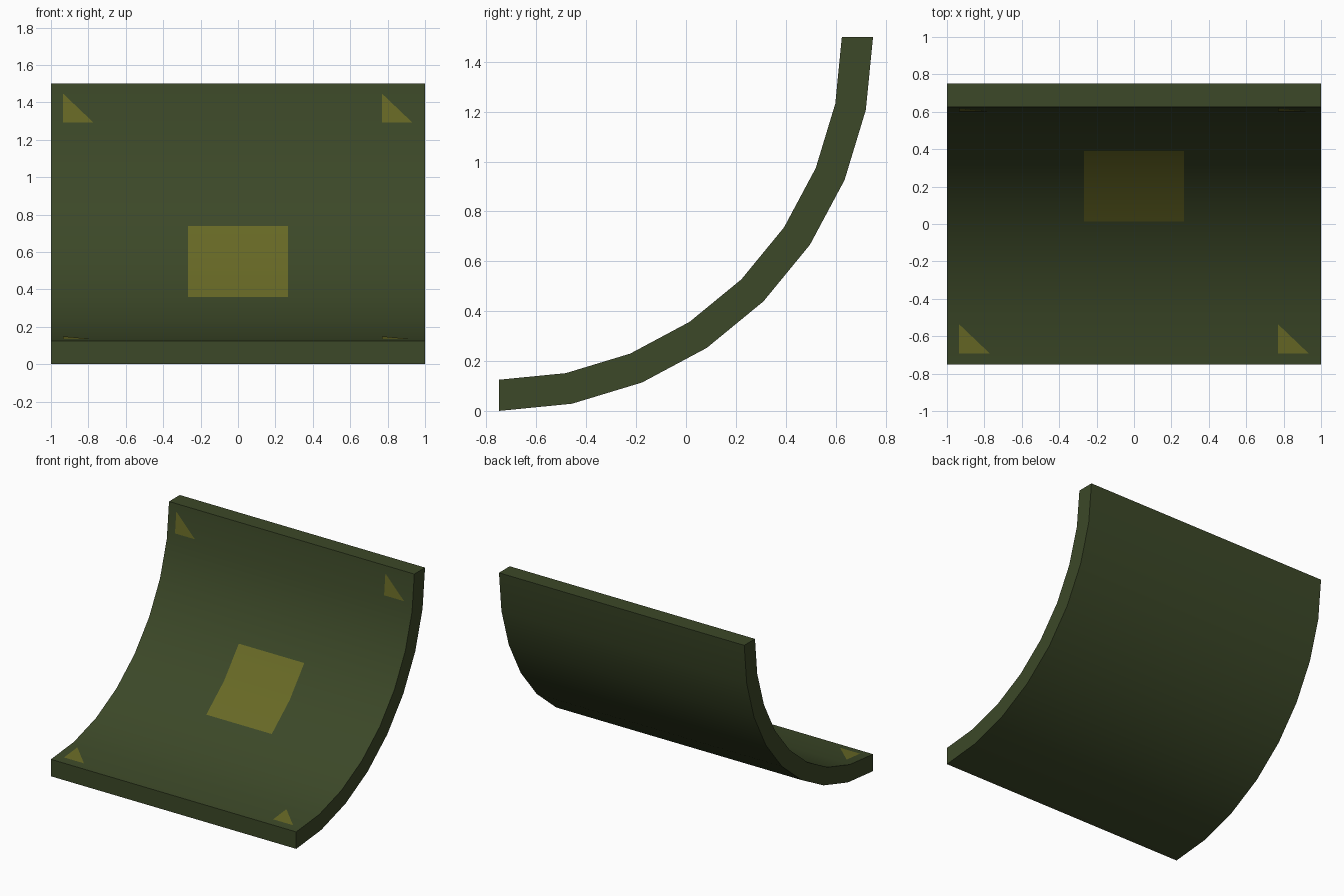
import bpy, bmesh, math

if "Cube" in bpy.data.objects:
    bpy.data.objects.remove(bpy.data.objects["Cube"])

CY, CZ, R_OUT, R_IN, SEGS = -0.75, 1.5, 1.5, 1.375, 8


def material(name, rgb):
    m = bpy.data.materials.new(name)
    m.diffuse_color = (*rgb, 1)
    m.use_nodes = True
    m.node_tree.nodes["Principled BSDF"].inputs["Base Color"].default_value = m.diffuse_color
    return m


olive = material("dark olive", (0.045, 0.065, 0.021))
mustard = material("mustard", (0.138, 0.142, 0.019))


def arc(r, i):
    """Point (y, z) on the faceted quarter circle; fractional i lies on the chord."""
    k = min(int(i), SEGS - 1)
    a, b = (math.radians(90 * j / SEGS) for j in (k, k + 1))
    t = i - k
    s = math.sin(a) * (1 - t) + math.sin(b) * t
    c = math.cos(a) * (1 - t) + math.cos(b) * t
    return CY + r * s, CZ - r * c


def finish(bm, name, mat):
    me = bpy.data.meshes.new(name)
    bm.to_mesh(me)
    bm.free()
    me.materials.append(mat)
    ob = bpy.data.objects.new(name, me)
    bpy.context.collection.objects.link(ob)
    bpy.ops.object.select_all(action='DESELECT')
    ob.select_set(True)
    bpy.context.view_layer.objects.active = ob
    bpy.ops.object.shade_smooth_by_angle(angle=math.radians(30))
    return ob


# Curved panel: a swept quarter ring, closed at both ends
bm = bmesh.new()
rings = []
for i in range(SEGS + 1):
    ring = []
    for r, x in ((R_IN, -1), (R_IN, 1), (R_OUT, 1), (R_OUT, -1)):
        ring.append(bm.verts.new((x, *arc(r, i))))
    rings.append(ring)
for a, b in zip(rings, rings[1:]):
    for j in range(4):
        k = (j + 1) % 4
        bm.faces.new((a[j], a[k], b[k], b[j]))
bm.faces.new(rings[0])
bm.faces.new(rings[-1])
bmesh.ops.recalc_face_normals(bm, faces=bm.faces)
finish(bm, "curved_panel", olive)

# Painted centre square, following two facets of the inner face
R_PAINT = R_IN - 0.003
bm = bmesh.new()
rows = [[bm.verts.new((x, *arc(R_PAINT, i))) for x in (-0.267, 0.267)] for i in (3, 4, 5)]
for a, b in zip(rows, rows[1:]):
    bm.faces.new((a[0], a[1], b[1], b[0]))
finish(bm, "centre_square", mustard)

# Painted corner triangles on the first and last facets
for end, seg in (("bottom", 0), ("top", SEGS - 1)):
    for side, x in (("left", -0.935), ("right", 0.77)):
        bm = bmesh.new()
        lo, hi = seg + 0.22, seg + 0.80
        pts = ((x, lo), (x + 0.163, lo), (x, hi))
        bm.faces.new([bm.verts.new((px, *arc(R_PAINT, i))) for px, i in pts])
        finish(bm, f"{end}_{side}_triangle", mustard)
